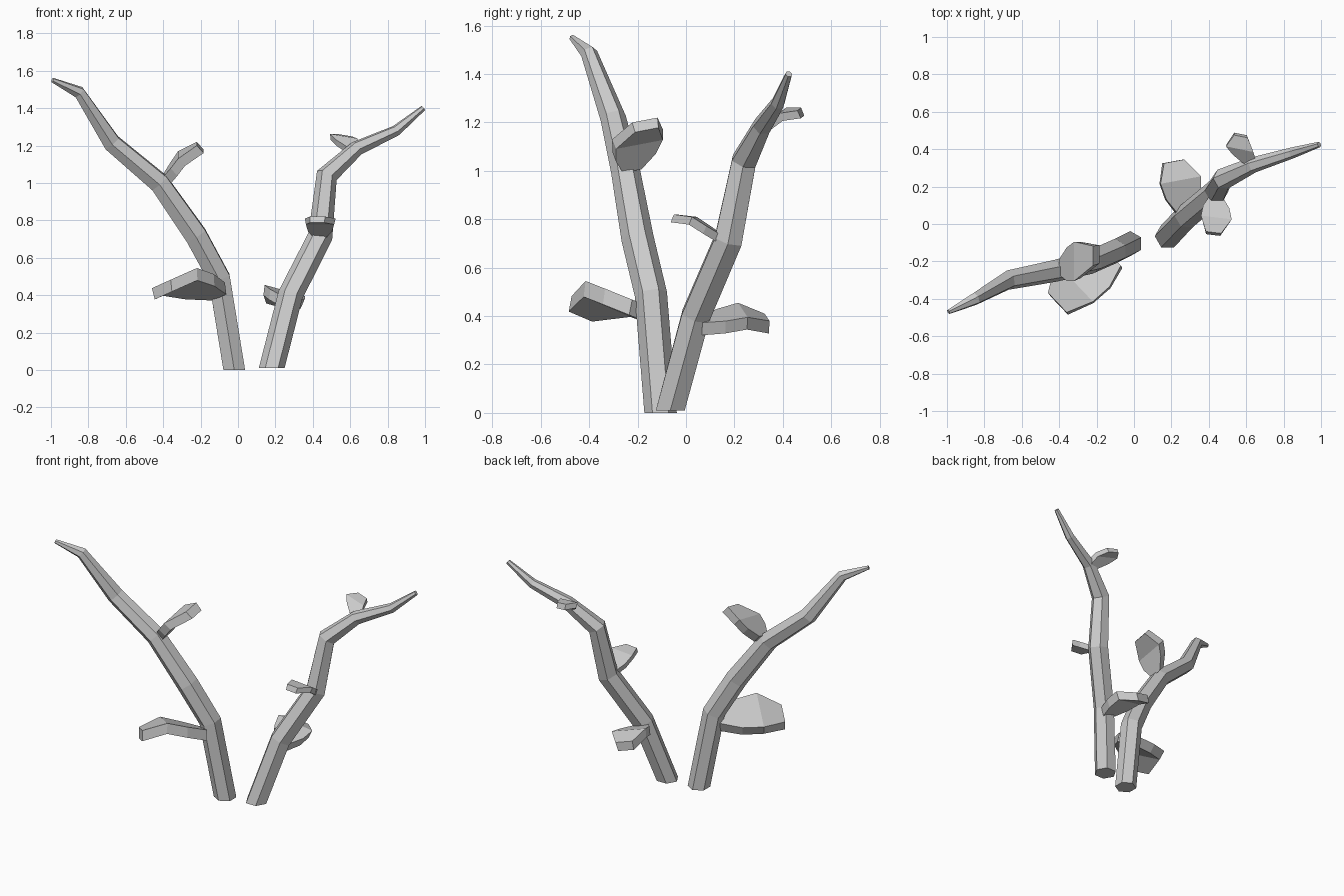
import bpy
import bmesh
from math import cos, sin, radians
from mathutils import Vector

cube = bpy.data.objects.get("Cube")
if cube:
    bpy.data.objects.remove(cube)

GREY = (0.6, 0.6, 0.6, 1)
mat = bpy.data.materials.new("plain grey")
mat.use_nodes = True
mat.diffuse_color = GREY
mat.node_tree.nodes["Principled BSDF"].inputs["Base Color"].default_value = GREY


def loft(name, rings):
    """Skin a closed solid through a list of equally sized rings."""
    bm = bmesh.new()
    loops = [[bm.verts.new(p) for p in ring] for ring in rings]
    n = len(loops[0])
    for a, b in zip(loops, loops[1:]):
        for i in range(n):
            j = (i + 1) % n
            bm.faces.new((a[i], a[j], b[j], b[i]))
    bm.faces.new(loops[0])
    bm.faces.new(loops[-1])
    bmesh.ops.recalc_face_normals(bm, faces=bm.faces)
    mesh = bpy.data.meshes.new(name)
    bm.to_mesh(mesh)
    bm.free()
    mesh.materials.append(mat)
    obj = bpy.data.objects.new(name, mesh)
    bpy.context.collection.objects.link(obj)


def stem(name, path, radii, turn):
    """Six-sided tapering stem with mitred bends and a level foot."""
    pts = [Vector(p) for p in path]
    angles = [radians(turn + 60 * i) for i in range(6)]
    ring = [Vector((cos(a), sin(a), 0)) for a in angles]
    axis = Vector((0, 0, 1))
    rings = []
    for i, (p, r) in enumerate(zip(pts, radii)):
        if i:
            back = (p - pts[i - 1]).normalized()
            ahead = (pts[i + 1] - p).normalized() if i + 1 < len(pts) else back
            tangent = (back + ahead).normalized()
            spin = axis.rotation_difference(tangent)
            ring = [spin @ v for v in ring]
            axis = tangent
        rings.append([p + v * r for v in ring])
    loft(name, rings)


def leaf(name, base, mid, tip, side, thick):
    """Thick folded leaf; points lie on its upper face, side is half its width."""
    base, mid, tip, side = map(Vector, (base, mid, tip, side))
    stations = ((base, 0.4), (base.lerp(mid, 0.5), 0.85), (mid, 1), (tip, 0.5))
    down = side.cross(tip - base).normalized() * thick
    if down.z > 0:
        down.negate()
    rings = []
    for p, w in stations:
        s = side * w
        rings.append([p - s, p + s, p + s * 0.92 + down, p - s * 0.92 + down])
    loft(name, rings)


# Stems
stem("right_stem",
     [(-0.02, -0.105, 0), (-0.1, -0.145, 0.49), (-0.225, -0.2, 0.72), (-0.42, -0.25, 1),
      (-0.675, -0.3, 1.215), (-0.85, -0.4, 1.485), (-0.992, -0.47, 1.55)],
     [0.067, 0.067, 0.067, 0.06, 0.053, 0.035, 0.013], 30)
stem("left_stem",
     [(0.18, -0.065, 0.01), (0.28, 0.04, 0.4), (0.44, 0.175, 0.715), (0.475, 0.24, 1.04),
      (0.635, 0.315, 1.185), (0.845, 0.38, 1.28), (0.99, 0.425, 1.4)],
     [0.069, 0.067, 0.066, 0.058, 0.042, 0.03, 0.015], 0)

# Leaves on the right stem
leaf("right_lower_leaf", (-0.11, -0.18, 0.45), (-0.32, -0.31, 0.5), (-0.41, -0.42, 0.46),
     (0.1, -0.105, 0.045), 0.065)
leaf("right_upper_leaf", (-0.4, -0.23, 1.04), (-0.32, -0.2, 1.15), (-0.22, -0.17, 1.21),
     (0, 0.105, 0.02), 0.055)

# Leaves on the left stem
leaf("left_lower_leaf", (0.28, 0.06, 0.385), (0.25, 0.235, 0.425), (0.215, 0.335, 0.395),
     (0.108, 0.02, -0.03), 0.055)
leaf("left_middle_leaf", (0.44, 0.15, 0.735), (0.44, 0.035, 0.81), (0.425, -0.045, 0.82),
     (0.082, -0.01, 0), 0.035)
leaf("left_upper_leaf", (0.61, 0.32, 1.19), (0.565, 0.4, 1.25), (0.572, 0.468, 1.255),
     (0.073, -0.015, -0.012), 0.035)
